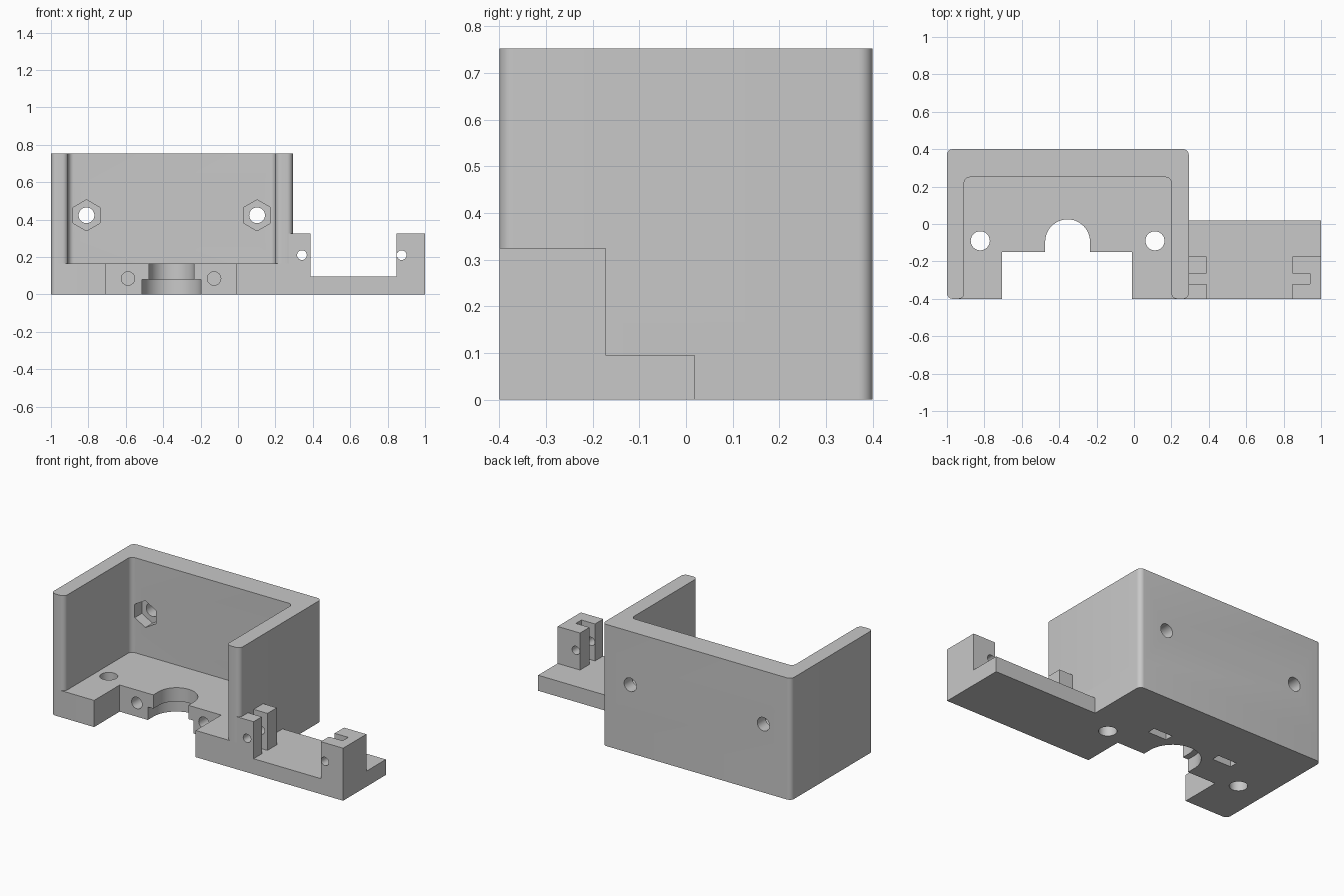
import bpy, bmesh, math
from mathutils import Vector

cube = bpy.data.objects.get("Cube")
if cube:
    bpy.data.objects.remove(cube, do_unlink=True)

grey = bpy.data.materials.new("plain grey")
grey.use_nodes = True
COLOUR = (0.58, 0.58, 0.58, 1)
grey.diffuse_color = COLOUR
grey.node_tree.nodes["Principled BSDF"].inputs["Base Color"].default_value = COLOUR


def outline(corners, steps=8):
    """Corner list (u, v, optional radius) to a polygon with arcs at rounded corners."""
    pts = []
    for i, c in enumerate(corners):
        p = Vector(c[:2])
        if len(c) == 2:
            pts.append(p)
            continue
        a = (Vector(corners[i - 1][:2]) - p).normalized()
        b = (Vector(corners[(i + 1) % len(corners)][:2]) - p).normalized()
        r = c[2]
        centre = p + (a + b) * r
        for k in range(steps + 1):
            t = math.pi / 2 * k / steps
            pts.append(centre - b * r * math.cos(t) - a * r * math.sin(t))
    return pts


def prism(name, pts, lo, hi, axis="z"):
    """Extrude a polygon along z, or along y when it is drawn in x and z."""
    bm = bmesh.new()
    place = (lambda p, d: (p[0], p[1], d)) if axis == "z" else (lambda p, d: (p[0], d, p[1]))
    low = [bm.verts.new(place(p, lo)) for p in pts]
    high = [bm.verts.new(place(p, hi)) for p in pts]
    bm.faces.new(low)
    bm.faces.new(high)
    for i in range(len(pts)):
        bm.faces.new((low[i - 1], low[i], high[i], high[i - 1]))
    bmesh.ops.recalc_face_normals(bm, faces=bm.faces)
    mesh = bpy.data.meshes.new(name)
    bm.to_mesh(mesh)
    bm.free()
    mesh.materials.append(grey)
    obj = bpy.data.objects.new(name, mesh)
    bpy.context.collection.objects.link(obj)
    return obj


def rect(x0, x1, v0, v1):
    return [(x0, v0), (x1, v0), (x1, v1), (x0, v1)]


def ring(x, v, r, sides=32):
    turn = math.pi / 2
    return [(x + r * math.cos(turn + math.tau * i / sides),
             v + r * math.sin(turn + math.tau * i / sides)) for i in range(sides)]


def arch(x, v, r, start, steps=24):
    """Straight slot from start that ends in a half circle about (x, v)."""
    arc = [(x + r * math.cos(math.pi * i / steps),
            v + r * math.sin(math.pi * i / steps)) for i in range(steps + 1)]
    return [(x - r, start), (x + r, start)] + arc


def cut(obj, pts, lo, hi, axis="z"):
    """Subtract a prism and apply the result."""
    tool = prism("cutter", pts, lo, hi, axis)
    tool.hide_render = True
    mod = obj.modifiers.new("cut", "BOOLEAN")
    mod.operation, mod.solver, mod.object = "DIFFERENCE", "EXACT", tool
    bpy.context.view_layer.objects.active = obj
    bpy.ops.object.modifier_apply(modifier=mod.name)
    bpy.data.objects.remove(tool, do_unlink=True)


L, R, F, B = -1.0, 0.293, -0.4, 0.4     # housing limits
IL, IR, IB = -0.908, 0.2, 0.25          # cavity limits
FLOOR, TOP, ROUND = 0.165, 0.753, 0.03
MID, BORE_Y = -0.355, -0.095

# Floor with a front notch
floor = prism("floor_plate", outline([
    (L, F, ROUND), (-0.705, F), (-0.705, -0.15), (-0.01, -0.15),
    (-0.01, F), (R, F), (R, B, ROUND), (L, B, ROUND)]), 0, FLOOR)

# Stepped round-ended opening in the middle of the notch
cut(floor, arch(MID, BORE_Y, 0.12, -0.25), -0.1, 0.3)
cut(floor, arch(MID, BORE_Y, 0.157, -0.25), -0.1, 0.08)

# Mounting holes, side screw holes and nut slots
for side in (-1, 1):
    cut(floor, ring(MID + side * 0.467, -0.09, 0.051), -0.1, 0.3)
    x = MID - 0.003 + side * 0.23
    cut(floor, ring(x, 0.085, 0.036), -0.25, 0.13, "y")
    cut(floor, rect(x - 0.064, x + 0.064, 0.045, 0.095), -0.1, 0.145)

# U-shaped wall with rounded ends
walls = prism("housing_walls", outline([
    (L, F, ROUND), (IL, F, ROUND), (IL, IB, ROUND), (IR, IB, ROUND),
    (IR, F, ROUND), (R, F, ROUND), (R, B, ROUND), (L, B, ROUND)]), FLOOR, TOP)
for x in (-0.81, 0.102):
    cut(walls, ring(x, 0.423, 0.042), 0.1, 0.6, "y")
    cut(walls, ring(x, 0.423, 0.083, 6), 0.1, 0.32, "y")

# Side bracket: base strip and two slotted posts
BASE, POST = 0.096, 0.325
bracket = prism("bracket_posts", [
    (R, 0), (1, 0), (1, POST), (0.847, POST), (0.847, BASE), (0.387, BASE),
    (0.387, POST), (0.27, POST), (0.27, FLOOR), (R, FLOOR)], F, -0.173, "y")
for x0, x1 in ((R, 0.42), (0.8, 0.94)):
    cut(bracket, rect(x0, x1, -0.32, -0.265), BASE, 0.5)
for x in (0.342, 0.875):
    cut(bracket, ring(x, 0.21, 0.026, 24), -0.5, 0, "y")
base = prism("bracket_base", rect(R, 1, -0.173, 0.018), 0, BASE)

# Smooth the rounded faces and keep the edges sharp
bpy.ops.object.select_all(action="DESELECT")
for obj in (floor, walls, bracket, base):
    obj.select_set(True)
bpy.context.view_layer.objects.active = floor
bpy.ops.object.shade_smooth_by_angle(angle=math.radians(30))
